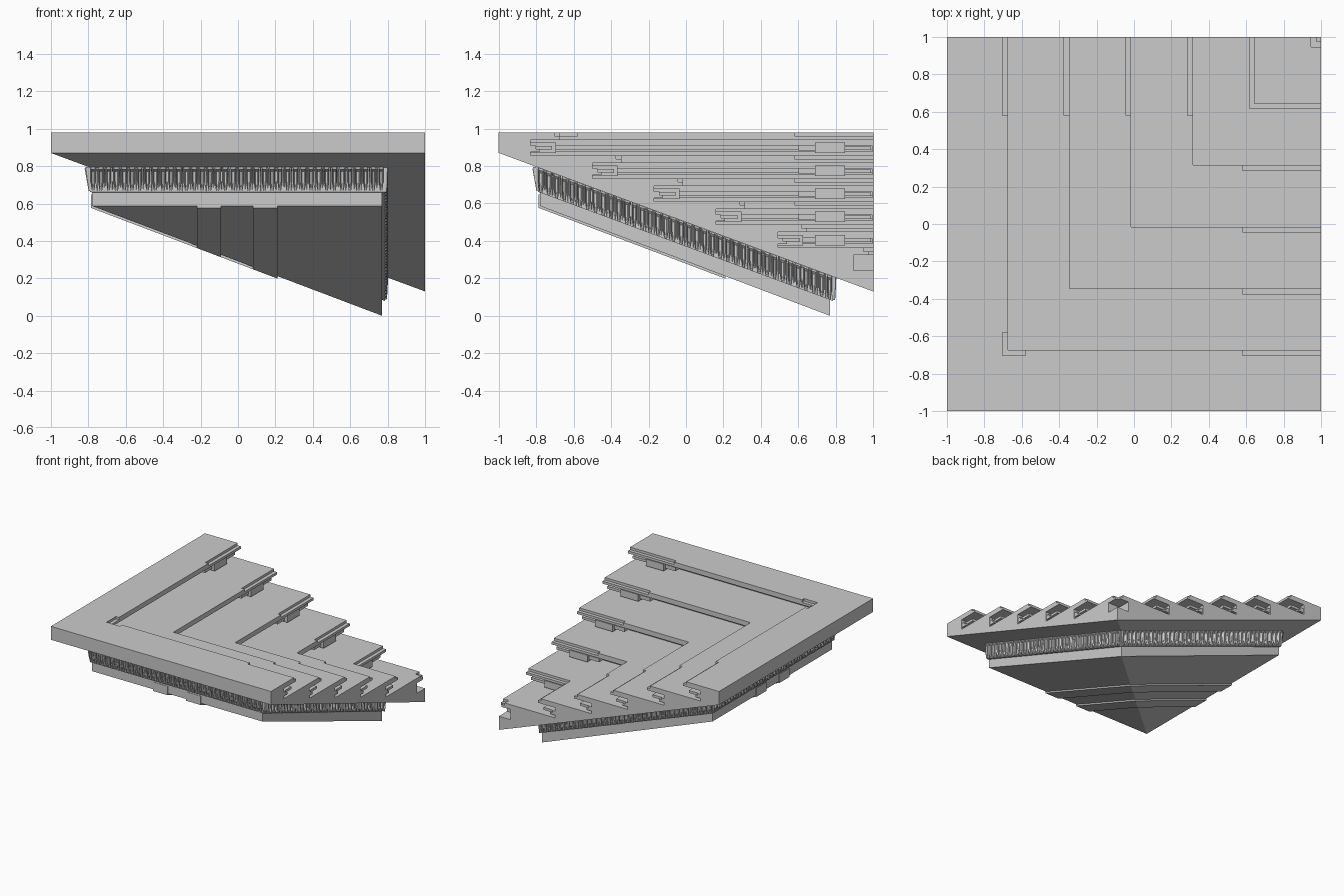
import bpy, bmesh, random
from mathutils import Vector

if "Cube" in bpy.data.objects:
    bpy.data.objects.remove(bpy.data.objects["Cube"])

random.seed(4)
RISE, RUN = 0.123, 0.33


def under(m):
    """Height of the stair slab's sloping underside at inset m."""
    return 0.87 - 0.37 * (m + 1)


def soffit(m):
    """Height of the lowest layer's underside."""
    return 0.587 * (0.77 - m) / 1.55


def finish(bm, name):
    bmesh.ops.remove_doubles(bm, verts=bm.verts, dist=1e-5)
    bmesh.ops.recalc_face_normals(bm, faces=bm.faces)
    me = bpy.data.meshes.new(name)
    bm.to_mesh(me)
    bm.free()
    ob = bpy.data.objects.new(name, me)
    bpy.context.collection.objects.link(ob)
    return ob


def loft(bm, rings):
    """Skin closed rings and cap both ends."""
    vs = [[bm.verts.new(p) for p in r] for r in rings]
    n = len(vs[0])
    for a, b in zip(vs, vs[1:]):
        for i in range(n):
            j = (i + 1) % n
            bm.faces.new((a[i], a[j], b[j], b[i]))
    bm.faces.new(vs[0])
    bm.faces.new(vs[-1][::-1])


def arm(profile, t):
    """Profile of (inset, z) placed at distance t, mitred on the diagonal."""
    return [Vector((max(t, m), m, z)) for m, z in profile]


def swap(ring):
    return [Vector((p.y, p.x, p.z)) for p in ring]


def sweep_corner(bm, rings):
    """Run rings along one arm, round the corner and out the other arm."""
    loft(bm, rings + [swap(r) for r in rings[::-1][1:]])


# Stair slab: undercut steps, worn nosings at the ends and top corner
def stair_profile(end, corner):
    p = [(-1, 0.87), (-1, 0.98)]
    for i in range(6):
        e, top = -0.675 + RUN * i, 0.98 - RISE * i
        f = 0.028 if end or i >= 4 or (corner and i == 0) else 0.0
        d = 0.155 if i < 5 else 0.08
        p += [(e - f, top), (e - f, top - 0.02), (e, top - 0.02),
              (e, top - 0.04), (e - d, top - 0.04), (e - d, top - RISE)]
    return p + [(1, 0.98 - RISE * 6), (1, under(1))]


bm = bmesh.new()
worn, plain, nook = (stair_profile(1, 0), stair_profile(0, 0), stair_profile(0, 1))
sweep_corner(bm, [arm(worn, 1), arm(worn, 0.58), arm(plain, 0.58),
                  arm(plain, -0.58), arm(nook, -0.58), arm(nook, -1)])
finish(bm, "stair_slab")

# Trim rails and end blocks inside the undercuts
rails, blocks = bmesh.new(), bmesh.new()
for i in range(5):
    e, z = -0.675 + RUN * i, 0.98 - RISE * (i + 1)
    b = e - 0.157
    prof = [(b, z + 0.018), (b + 0.05, z + 0.018), (b + 0.05, z + 0.034),
            (b + 0.03, z + 0.034), (b + 0.03, z + 0.052), (b, z + 0.052)]
    sweep_corner(rails, [arm(prof, 0.995), arm(prof, -1)])
    for t0, t1, out, lo, hi in ((0.69, 0.85, 0.02, 0.012, 0.068),
                                (0.60, 0.69, 0.045, 0.025, 0.055),
                                (0.85, 0.985, 0.04, 0.03, 0.05)):
        q = [(b, z + lo), (e - out, z + lo), (e - out, z + hi), (b, z + hi)]
        r = [arm(q, t0), arm(q, t1)]
        loft(blocks, r)
        loft(blocks, [swap(k) for k in r])
finish(rails, "riser_rails")
finish(blocks, "riser_end_blocks")


# Stacked layers under the slab, folded along the diagonal
def folded_layer(name, lo, hi, top, bottom):
    bm = bmesh.new()
    sets = []
    for f in (top, bottom):
        sets.append([bm.verts.new((x, y, f(min(x, y)))) for x, y in
                     ((lo, lo), (hi, lo), (hi, hi), (lo, hi))])
    for a, b, c, d in sets:
        bm.faces.new((a, b, c))
        bm.faces.new((a, c, d))
    for i in range(4):
        j = (i + 1) % 4
        bm.faces.new((sets[0][i], sets[0][j], sets[1][j], sets[1][i]))
    return finish(bm, name)


folded_layer("frieze_core", -0.79, 0.785, lambda m: under(m) + 0.01,
             lambda m: under(m) - 0.13)
folded_layer("base_layer", -0.78, 0.77, lambda m: under(m) - 0.12, soffit)

# Carved leaves along all four sides of the frieze
bm = bmesh.new()


def leaf(place, u, w, d_top, d_low):
    h = 0.064
    outline = [(-w, h), (w, h), (w, -0.02), (w * 0.5, -h), (-w * 0.5, -h), (-w, -0.02)]

    def ring(scale, depth):
        out = []
        for du, dv in outline:
            k = (dv + h) / (2 * h)
            out.append(place(u + du * scale, dv * (0.4 + 0.6 * scale),
                             depth * (d_low + (d_top - d_low) * k)))
        return out
    loft(bm, [ring(1, -0.3), ring(1, 0.8), ring(0.75, 1), ring(0.4, 0.35)])


def front(u, v, d):
    return Vector((u, -0.79 - d, under(-0.8) - 0.065 + v))


def right(u, v, d):
    return Vector((0.785 + d, u, under(u) - 0.065 + v))


def swapped(place):
    return lambda u, v, d: swap([place(u, v, d)])[0]


N = 38
for place, a, b in ((front, 0.03, 0.01), (right, 0.018, 0.012)):
    for fn in (place, swapped(place)):
        for i in range(N):
            u = -0.775 + 1.54 * i / (N - 1)
            leaf(fn, u, random.uniform(0.012, 0.016),
                 a * random.uniform(0.85, 1), b)
            if i < N - 1:
                leaf(fn, u + 0.77 / (N - 1), 0.0035, a * 0.6, b * 0.6)
finish(bm, "frieze_leaves")

# Two raised bands bent across the underside
bm = bmesh.new()
for a, b in ((-0.22, -0.09), (0.08, 0.21)):
    def section(ya, yb):
        return [Vector((x, y, soffit(y) + dz)) for x, y, dz in
                ((a, ya, 0.06), (b, yb, 0.06), (b, yb, -0.013), (a, ya, -0.013))]
    sweep_corner(bm, [section(-0.787, -0.787), section(a, b)])
finish(bm, "underside_bands")
